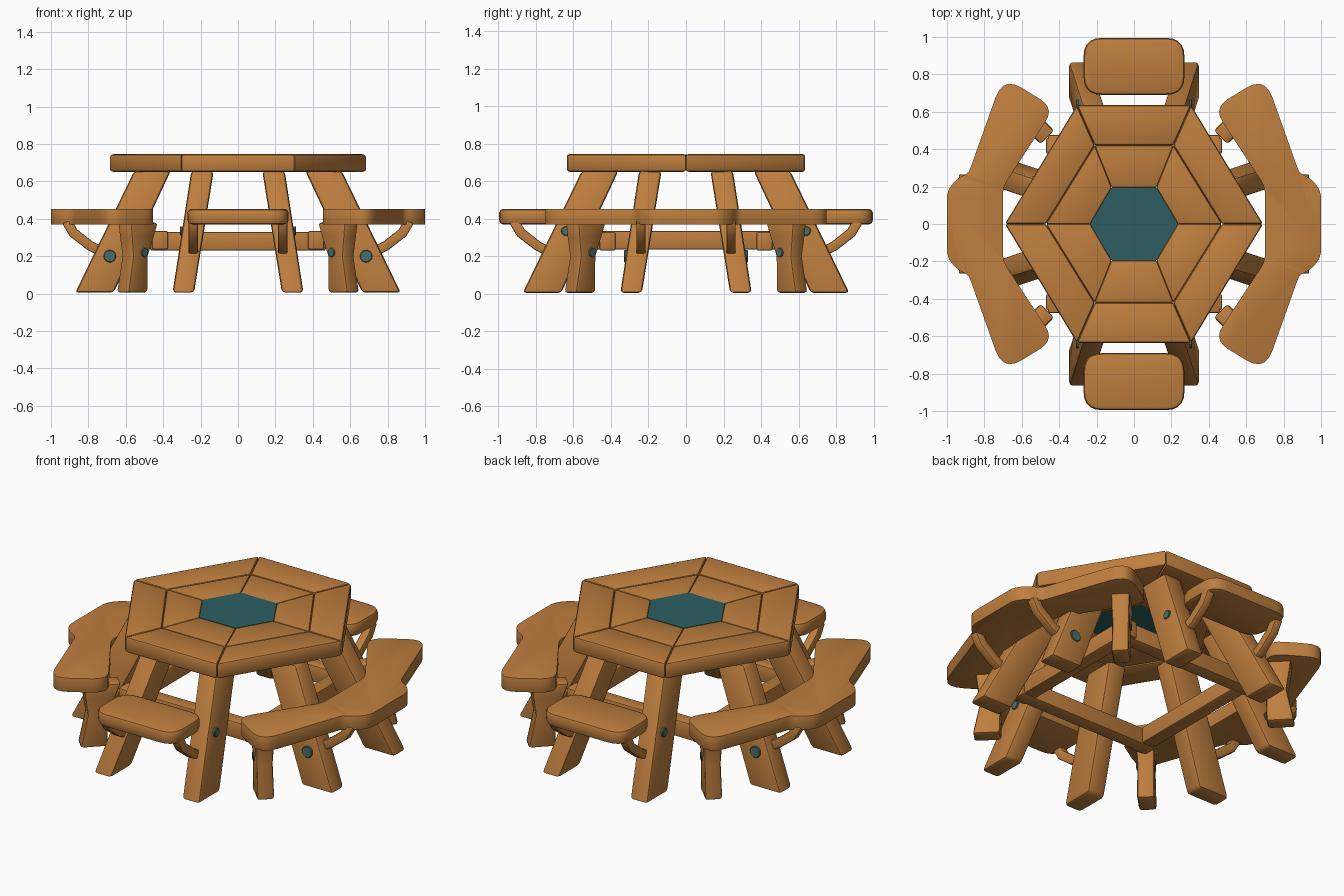
import bpy, bmesh, math
from mathutils import Vector

if "Cube" in bpy.data.objects:
    bpy.data.objects.remove(bpy.data.objects["Cube"])


def material(name, rgb):
    m = bpy.data.materials.new(name)
    m.diffuse_color = (*rgb, 1)
    m.use_nodes = True
    m.node_tree.nodes["Principled BSDF"].inputs["Base Color"].default_value = m.diffuse_color
    return m


WOOD = material("warm wood", (0.515, 0.209, 0.048))
TEAL = material("dark teal", (0.026, 0.114, 0.120))
BOLT = material("grey teal", (0.065, 0.162, 0.150))


def finish(name, bm, mat, bevel=0.0, seg=2):
    """Soften the hard edges, shade and link the part."""
    bmesh.ops.recalc_face_normals(bm, faces=bm.faces)
    if bevel:
        sharp = [e for e in bm.edges if e.calc_face_angle(0) > math.radians(28)]
        bmesh.ops.bevel(bm, geom=sharp, offset=bevel, segments=seg, profile=0.5,
                        affect='EDGES', clamp_overlap=True)
    me = bpy.data.meshes.new(name)
    bm.to_mesh(me)
    bm.free()
    me.materials.append(mat)
    for p in me.polygons:
        p.use_smooth = True
    me.set_sharp_from_angle(angle=math.radians(35))
    ob = bpy.data.objects.new(name, me)
    bpy.context.collection.objects.link(ob)
    return ob


def loft(name, rings, mat=WOOD, bevel=0.02, seg=2):
    """Join rings of equal point count into a closed solid."""
    bm = bmesh.new()
    vs = [[bm.verts.new(p) for p in ring] for ring in rings]
    n = len(vs[0])
    for a, b in zip(vs, vs[1:]):
        for i in range(n):
            j = (i + 1) % n
            bm.faces.new((a[i], a[j], b[j], b[i]))
    bm.faces.new(vs[0][::-1])
    bm.faces.new(vs[-1])
    return finish(name, bm, mat, bevel, seg)


def slab(name, pts, z0, z1, mat=WOOD, bevel=0.02):
    return loft(name, [[(x, y, z) for x, y in pts] for z in (z0, z1)], mat, bevel)


def rounded(corners, steps=5):
    """Round the corners (x, y, radius) of an outline."""
    out = []
    for i, (x, y, r) in enumerate(corners):
        c = Vector((x, y))
        p = Vector(corners[i - 1][:2])
        q = Vector(corners[(i + 1) % len(corners)][:2])
        a, b = c + (p - c).normalized() * r, c + (q - c).normalized() * r
        for k in range(steps + 1):
            t = k / steps
            v = a * (1 - t) ** 2 + c * 2 * t * (1 - t) + b * t * t
            out.append((v.x, v.y))
    return out


def bolt(name, centre, axis, radius, length):
    bm = bmesh.new()
    bmesh.ops.create_cone(bm, cap_ends=True, segments=12, radius1=radius,
                          radius2=radius, depth=length)
    ob = finish(name, bm, BOLT, 0.004, 1)
    ob.location = centre
    ob.rotation_euler = Vector(axis).to_track_quat('Z', 'Y').to_euler()


# Table top: two rings of six planks around a teal hexagon
def hexagon(a, b, c):
    return [(a, 0), (b, c), (-b, c), (-a, 0), (-b, -c), (b, -c)]


edge = hexagon(0.69, 0.305, 0.635)
middle = hexagon(0.47, 0.21, 0.42)
centre = hexagon(0.235, 0.12, 0.195)
for i in range(6):
    j = (i + 1) % 6
    slab("outer_plank", [edge[i], edge[j], middle[j], middle[i]], 0.65, 0.745, bevel=0.014)
    slab("inner_plank", [middle[i], middle[j], centre[j], centre[i]], 0.655, 0.742, bevel=0.008)
slab("table_centre", centre, 0.66, 0.741, TEAL, 0)

# Short seats front and back, bent seats left and right
for s in (-1, 1):
    slab("short_seat", rounded([(-0.27, s * 0.69, 0.10), (0.27, s * 0.69, 0.10),
                                (0.27, s * 0.995, 0.10), (-0.27, s * 0.995, 0.10)]),
         0.37, 0.452, bevel=0.02)
    half = [(0.70, 0.20, 0.04), (0.425, 0.62, 0.09), (0.70, 0.79, 0.12),
            (0.885, 0.27, 0.03), (0.935, 0.25, 0.03), (1.0, 0.185, 0.05)]
    full = half + [(x, -y, r) for x, y, r in reversed(half)]
    slab("bent_seat", rounded([(s * x, y, r) for x, y, r in full]), 0.37, 0.452, bevel=0.02)

# Eight leaning legs with seat braces and bolts: u points outward, v sideways
for side in range(4):
    a = side * math.pi / 2
    U, V = Vector((math.cos(a), math.sin(a), 0)), Vector((-math.sin(a), math.cos(a), 0))
    for s in (-1, 1):
        def at(u, v, z):
            return U * u + V * (s * v) + Vector((0, 0, z))

        def section(u0, u1, v0, v1, z):
            return [at(u0, v0, z), at(u1, v0, z), at(u1, v1, z), at(u0, v1, z)]

        loft("leg", [section(0.665, 0.87, 0.235, 0.35, 0.005),
                     section(0.36, 0.555, 0.13, 0.25, 0.655)], bevel=0.018)
        path = [(0.68, 0.20), (0.79, 0.255), (0.88, 0.325), (0.915, 0.385)]
        rings = []
        for k, (u, z) in enumerate(path):
            du, dz = ((-0.014, 0.022), (-0.014, 0.022), (-0.02, 0.018), (-0.025, 0.01))[k]
            rings.append([at(u - du, 0.215, z - dz), at(u + du, 0.215, z + dz),
                          at(u + du, 0.265, z + dz), at(u - du, 0.265, z - dz)])
        loft("seat_brace", rings, bevel=0.008)
        if side % 2 == 0:
            bolt("side_leg_bolt", at(0.685, 0.31, 0.20), V, 0.034, 0.04)
        else:
            bolt("front_leg_bolt", at(0.64, 0.285, 0.335), V, 0.026, 0.05)

# Diagonal corner posts under the bent seats
for side in range(4):
    a = math.pi / 4 + side * math.pi / 2
    R, T = Vector((math.cos(a), math.sin(a), 0)), Vector((-math.sin(a), math.cos(a), 0))
    rings = []
    for z, r0, r1, w in ((0.005, 0.725, 0.875, 0.048), (0.20, 0.72, 0.835, 0.046),
                         (0.30, 0.68, 0.85, 0.05), (0.38, 0.65, 0.86, 0.052)):
        rings.append([R * r + T * t + Vector((0, 0, z))
                      for r, t in ((r0, -w), (r1, -w), (r1, w), (r0, w))])
    loft("corner_post", rings, bevel=0.016)
    bolt("corner_bolt", R * 0.755 + Vector((0, 0, 0.22)), T, 0.026, 0.106)

# Square frame of rails under the table
for s in (-1, 1):
    y0, y1 = s * 0.375, s * 0.46
    slab("long_rail", [(-0.47, y0), (0.47, y0), (0.47, y1), (-0.47, y1)], 0.23, 0.33, bevel=0.01)
    slab("cross_rail", [(y0, -0.475), (y0, 0.475), (y1, 0.475), (y1, -0.475)], 0.235, 0.335, bevel=0.01)
